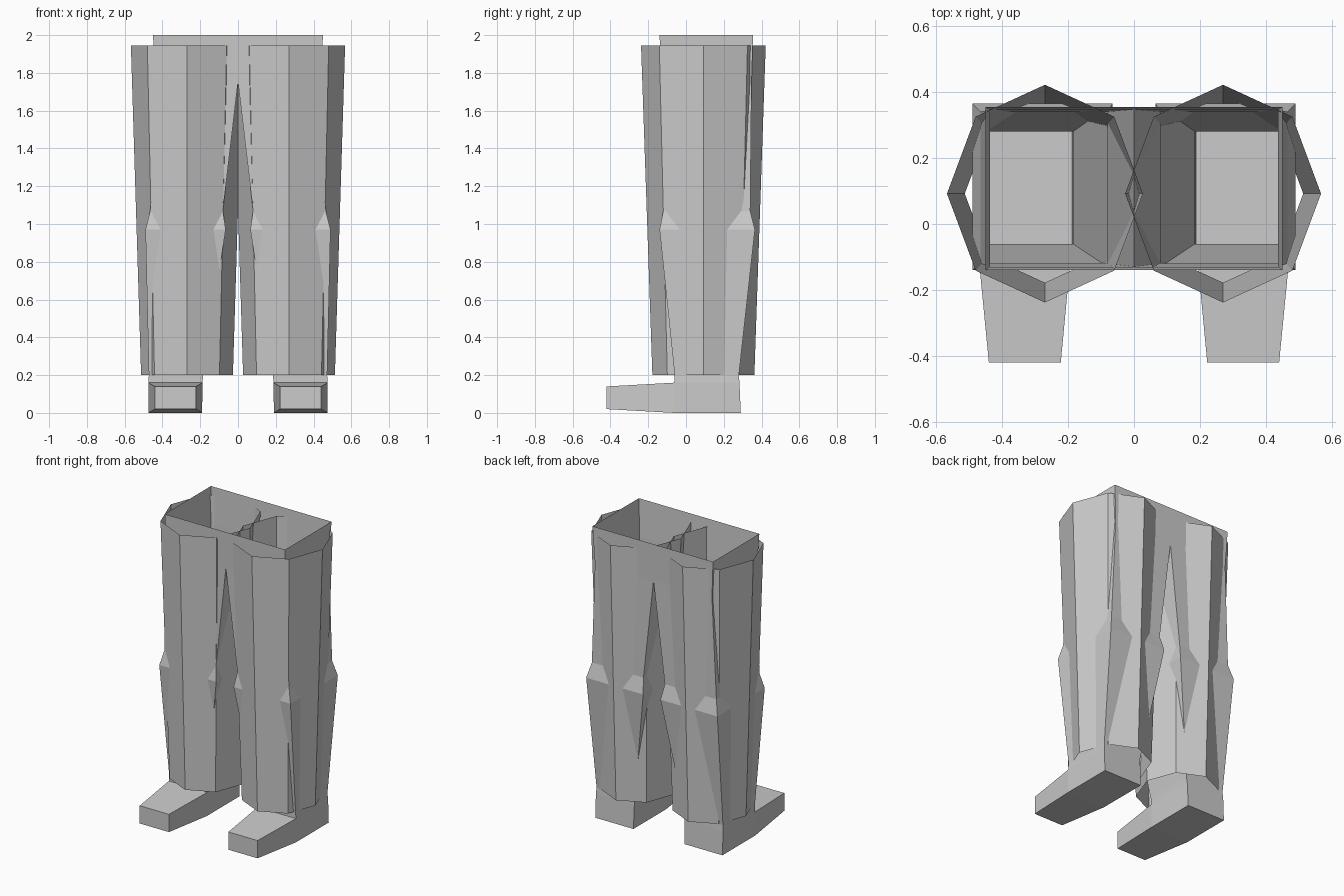
import bpy, bmesh, math

if "Cube" in bpy.data.objects:
    bpy.data.objects.remove(bpy.data.objects["Cube"], do_unlink=True)

grey = bpy.data.materials.new("plain grey")
grey.use_nodes = True
COLOUR = (0.6, 0.6, 0.6, 1)
grey.diffuse_color = COLOUR
grey.node_tree.nodes["Principled BSDF"].inputs["Base Color"].default_value = COLOUR


def bridge(bm, lower, upper, skip=()):
    """Join two rings with quads, leaving out the listed sides."""
    n = len(lower)
    for i in range(n):
        if i not in skip:
            j = (i + 1) % n
            bm.faces.new((lower[i], lower[j], upper[j], upper[i]))


def finish(name, bm):
    """Turn a left half into a mirrored object."""
    mesh = bpy.data.meshes.new(name)
    bm.to_mesh(mesh)
    bm.free()
    mesh.materials.append(grey)
    obj = bpy.data.objects.new(name, mesh)
    bpy.context.collection.objects.link(obj)
    mirror = obj.modifiers.new("mirror", 'MIRROR')
    mirror.use_clip = False
    mirror.merge_threshold = 0.0005
    return obj


# Square legs with feet, merging into an open waist
# Each ring: inner x, outer x, front y, back y, z
rings = [
    (0.19, 0.475, -0.06, 0.29, 0.0),     # sole
    (0.188, 0.475, -0.06, 0.283, 0.16),  # instep
    (0.185, 0.472, -0.06, 0.28, 0.20),   # ankle
    (0.065, 0.49, -0.14, 0.365, 0.97),   # knee
    (0.08, 0.465, -0.12, 0.34, 1.07),    # above knee
    (0.0, 0.437, -0.13, 0.347, 1.75),    # crotch
    (0.0, 0.45, -0.14, 0.355, 2.0),      # waist
]
bm = bmesh.new()
loops = []
for xi, xo, yf, yb, z in rings:
    loops.append([bm.verts.new(p) for p in
                  ((xi, yf, z), (xo, yf, z), (xo, yb, z), (xi, yb, z))])
for k in range(len(loops) - 1):
    # The foot leaves the front open; the waist has no wall at the middle
    skip = (0,) if k == 0 else (3,) if k == len(loops) - 2 else ()
    bridge(bm, loops[k], loops[k + 1], skip)
bm.faces.new(reversed(loops[0]))

# Toe section running forward from the open front of the foot
root = [loops[0][0], loops[1][0], loops[1][1], loops[0][1]]
toe = [bm.verts.new(p) for p in ((0.222, -0.42, 0.02), (0.222, -0.42, 0.14),
                                 (0.44, -0.42, 0.14), (0.44, -0.42, 0.02))]
bridge(bm, root, toe)
bm.faces.new(toe)
bmesh.ops.recalc_face_normals(bm, faces=bm.faces)
finish("legs_and_waist", bm)

# Eight-sided open trouser tubes around the legs
bm = bmesh.new()
tube = []
for rx, ry, z in ((0.243, 0.27, 0.20), (0.297, 0.33, 1.945)):
    tube.append([bm.verts.new((0.27 + rx * math.cos(i * math.pi / 4),
                               0.092 + ry * math.sin(i * math.pi / 4), z))
                 for i in range(8)])
bridge(bm, *tube)
finish("trouser_tubes", bm)
